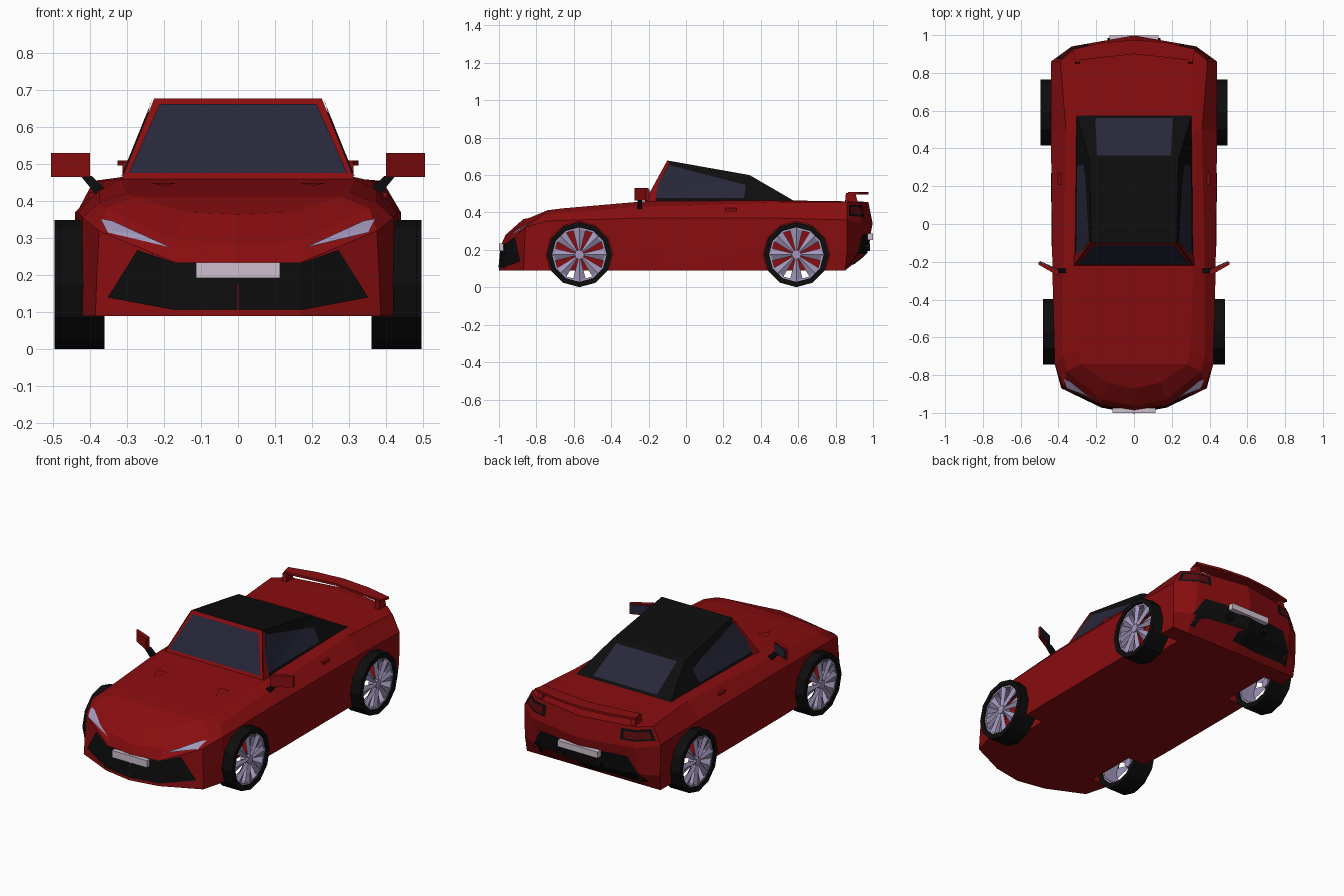
import bpy, bmesh, math
from mathutils import Vector
from mathutils.bvhtree import BVHTree

if "Cube" in bpy.data.objects:
    bpy.data.objects.remove(bpy.data.objects["Cube"])


def material(name, r, g, b):
    m = bpy.data.materials.new(name)
    m.diffuse_color = (r, g, b, 1)
    m.use_nodes = True
    m.node_tree.nodes["Principled BSDF"].inputs["Base Color"].default_value = m.diffuse_color
    return m


RED = material("red paint", 0.25, 0.004, 0.005)
BLACK = material("black trim", 0.004, 0.004, 0.004)
GLASS = material("dark glass", 0.02, 0.02, 0.042)
SILVER = material("rim silver", 0.36, 0.31, 0.50)
PLATE = material("number plate", 0.62, 0.53, 0.62)
LAMP = material("tail lamp red", 0.10, 0.003, 0.004)


def make(name, verts, faces, mats, mirror=False, recalc=True):
    me = bpy.data.meshes.new(name)
    me.from_pydata(verts, [], faces)
    if recalc:
        bm = bmesh.new()
        bm.from_mesh(me)
        bmesh.ops.recalc_face_normals(bm, faces=bm.faces)
        bm.to_mesh(me)
        bm.free()
    for m in mats:
        me.materials.append(m)
    ob = bpy.data.objects.new(name, me)
    bpy.context.collection.objects.link(ob)
    if mirror:
        mod = ob.modifiers.new("mirror", 'MIRROR')
        mod.use_mirror_merge = False
    return ob


def prism(name, outline, axis, lo, hi, mat, mirror=False):
    """Extrude a 2D outline along an axis."""
    def point(p, h):
        q = list(p)
        q.insert(axis, h)
        return tuple(q)
    n = len(outline)
    verts = [point(p, lo) for p in outline] + [point(p, hi) for p in outline]
    faces = [tuple(range(n)), tuple(range(n, 2 * n))]
    faces += [(i, (i + 1) % n, n + (i + 1) % n, n + i) for i in range(n)]
    return make(name, verts, faces, [mat], mirror)


def rect(a0, a1, b0, b1):
    return [(a0, b0), (a1, b0), (a1, b1), (a0, b1)]


def circle(r, n, cx, cy, start=0.0):
    return [(cx + r * math.cos(start + 2 * math.pi * i / n),
             cy + r * math.sin(start + 2 * math.pi * i / n)) for i in range(n)]


def decal(name, tree, quad, axis, sign, mat, mirror=False, off=0.004, n=8):
    """Lay a thin sheet on a surface: a 2D quad projected along an axis."""
    a, b, c, d = [Vector(p) for p in quad]
    ray = Vector((0, 0, 0))
    ray[axis] = -sign
    verts = []
    for i in range(n + 1):
        for j in range(n + 1):
            u, v = i / n, j / n
            p = list((a.lerp(b, u)).lerp(d.lerp(c, u), v))
            p.insert(axis, 2.0 * sign)
            hit, nor, _, _ = tree.ray_cast(Vector(p), ray)
            if hit is None:
                p[axis] = 0.9 * sign
                hit, nor, _, _ = tree.find_nearest(Vector(p))
            if nor.dot(ray) > 0:
                nor = -nor
            verts.append(hit + nor * off)
    faces = [(i * (n + 1) + j, (i + 1) * (n + 1) + j, (i + 1) * (n + 1) + j + 1, i * (n + 1) + j + 1)
             for i in range(n) for j in range(n)]
    f = faces[len(faces) // 2]
    if (verts[f[1]] - verts[f[0]]).cross(verts[f[2]] - verts[f[0]]).dot(ray) > 0:
        faces = [q[::-1] for q in faces]
    return make(name, verts, faces, [mat], mirror, recalc=False)


def tree_of(ob):
    return BVHTree.FromPolygons([v.co for v in ob.data.vertices],
                                [tuple(p.vertices) for p in ob.data.polygons])


# Body shell: stacked half outlines from nose centre to tail centre
bottom = [(x, y, 0.09) for x, y in [(0, -1), (.17, -.97), (.385, -.87), (.42, -.74), (.43, -.25),
                                    (.43, .5), (.43, .85), (.33, .85), (0, .85)]]
lower = [(x, y, 0.18) for x, y in [(0, -.992), (.17, -.963), (.382, -.865), (.42, -.74), (.432, -.25),
                                   (.435, .5), (.436, .86), (.33, .915), (0, .965)]]
crease = [(0, -.985, .235), (.17, -.958, .235), (.375, -.86, .32), (.42, -.74, .355), (.432, -.25, .37),
          (.44, .5, .37), (.44, .86, .36), (.33, .94, .34), (0, .998, .34)]
shoulder = [(0, -.965, .28), (.17, -.93, .295), (.355, -.78, .38), (.375, -.70, .395), (.375, -.25, .43),
            (.36, .5, .455), (.39, .86, .455), (.32, .92, .455), (0, .975, .455)]
deck = [(0, -.87, .365), (.14, -.84, .37), (.28, -.74, .412), (.30, -.66, .422), (.315, -.22, .46),
        (.315, .5, .465), (.33, .84, .46), (.28, .88, .46), (0, .92, .46)]
verts, faces = [], []
for half in (bottom, lower, crease, shoulder, deck):
    verts += half + [(-x, y, z) for x, y, z in half[7:0:-1]]
for k in range(4):
    for i in range(16):
        j = (i + 1) % 16
        faces.append((16 * k + i, 16 * k + j, 16 * k + 16 + j, 16 * k + 16 + i))
faces.append(tuple(range(16)))
faces.append((64, 65, 66, 78, 79))
faces += [(64 + k, 65 + k, 79 - k, 80 - k) for k in range(2, 7)]
faces.append((71, 72, 73))
body = make("body", verts, faces, [RED])
skin = tree_of(body)

# Wheel wells cut into the body
for label, y in (("front", -.57), ("rear", .59)):
    for side, lo, hi in (("right", .31, .6), ("left", -.6, -.31)):
        cut = prism(f"{label}_{side}_well_cutter", circle(.178, 12, y, .175), 0, lo, hi, RED)
        cut.hide_render = True
        cut.display_type = 'WIRE'
        mod = body.modifiers.new("well", 'BOOLEAN')
        mod.operation = 'DIFFERENCE'
        mod.solver = 'EXACT'
        mod.object = cut

# Wheels: lathed tyre and rim barrel, ridged wedge spokes, hub
def ring(name, y, x0, x1, r_in, r_out, mat):
    n = 12
    verts, faces = [], []
    for x, r in ((x0, r_in), (x0, r_out), (x1, r_out), (x1, r_in)):
        verts += [(x, a, b) for a, b in circle(r, n, y, .175)]
    for k in range(4):
        for i in range(n):
            j, m = (i + 1) % n, (k + 1) % 4
            faces.append((k * n + i, k * n + j, m * n + j, m * n + i))
    make(name, verts, faces, [mat], True)


for label, y, x0 in (("front", -.57, .36), ("rear", .59, .373)):
    x1 = x0 + .122
    ring(label + "_tyre", y, x0, x1, .146, .174, BLACK)
    ring(label + "_rim", y, x0 + .01, x1 - .01, .136, .147, SILVER)
    verts, faces = [], []
    for s in range(8):
        a, o = math.pi / 2 + s * math.pi / 4, len(verts)
        for r, da, x in ((.02, -.3, 0), (.02, .3, 0), (.144, .25, 0), (.144, -.25, 0),
                         (.02, 0, .016), (.144, 0, .008)):
            verts.append((x1 - .016 + x, y + r * math.cos(a + da), .175 + r * math.sin(a + da)))
        faces += [tuple(o + i for i in f) for f in
                  ((0, 1, 2, 3), (0, 3, 5, 4), (1, 4, 5, 2), (0, 4, 1), (3, 2, 5))]
    make(label + "_spokes", verts, faces, [SILVER], True)
    prism(label + "_hub", circle(.026, 8, y, .175), 0, x1 - .05, x1 - .002, SILVER, True)

# Cabin: black soft top with red windscreen frame
a, b, c, d = (.318, -.225, .45), (.226, -.10, .678), (.235, .34, .60), (.31, .59, .455)
cabin = make("cabin", [p for q in (a, b, c, d) for p in (q, (-q[0], q[1], q[2]))],
             [(0, 1, 3, 2), (2, 3, 5, 4), (4, 5, 7, 6), (0, 2, 4), (0, 4, 6),
              (1, 3, 5), (1, 5, 7), (0, 1, 7, 6)], [BLACK, RED])
cabin.data.polygons[0].material_index = 1
top = tree_of(cabin)
decal("windscreen", top, [(-.295, .474), (.295, .474), (.212, .66), (-.212, .66)], 1, -1, GLASS)
decal("side_window", top, [(-.195, .475), (.31, .475), (.32, .545), (-.09, .652)], 0, 1, GLASS, True)
decal("windscreen_pillar", top, [(-.218, .465), (-.195, .465), (-.088, .665), (-.101, .674)],
      0, 1, RED, True)
decal("rear_window", top, [(-.195, .36), (.195, .36), (.205, .56), (-.205, .56)], 2, 1, GLASS)

# Front: grille in three facets, headlamps, plate
decal("grille_centre", skin, [(0, .106), (.17, .106), (.17, .234), (0, .234)], 1, -1, BLACK, True)
decal("grille_side", skin, [(.17, .106), (.35, .14), (.27, .268), (.17, .234)], 1, -1, BLACK, True)
decal("headlamp", skin, [(.18, .272), (.352, .313), (.37, .35), (.34, .345)], 1, -1, SILVER, True)
prism("front_plate", rect(-.113, .113, .193, .234), 1, -1.0, -.975, PLATE)

# Rear: diffuser, lamps, plate, exhausts
decal("diffuser", skin, [(0, .125), (.37, .125), (.28, .285), (0, .285)], 1, 1, BLACK, True)
decal("tail_lamp_surround", skin, [(.24, .375), (.415, .38), (.385, .442), (.24, .437)],
      1, 1, BLACK, True)
decal("tail_lamp", skin, [(.26, .385), (.395, .39), (.375, .428), (.26, .425)],
      1, 1, LAMP, True, 0.007)
prism("rear_plate", rect(-.13, .13, .252, .288), 1, .97, .999, PLATE)
prism("exhaust", circle(.02, 8, .12, .215), 1, .9, .985, BLACK, True)

# Rear wing on end posts
prism("wing", [(0, .90), (.31, .865), (.325, .925), (.17, .96), (0, .975),
               (-.17, .96), (-.325, .925), (-.31, .865)], 2, .497, .51, RED)
prism("wing_post", [(.85, .45), (.92, .45), (.905, .505), (.855, .505)], 0, .285, .312, RED, True)

# Door mirrors on black stalks
prism("mirror", [(.40, -.275), (.505, -.215), (.505, -.20), (.40, -.245)], 2, .465, .53, RED, True)
prism("mirror_glass", [(.406, -.243), (.5, -.201), (.498, -.196), (.404, -.238)],
      2, .472, .523, GLASS, True)
prism("mirror_stalk", [(.35, .425), (.385, .42), (.425, .468), (.395, .468)], 1, -.26, -.235, BLACK, True)

# Door handles, door panel and bonnet vents
prism("door_handle", rect(.21, .27, .405, .423), 0, .37, .402, RED, True)
decal("door_panel", skin, [(-.12, .112), (.27, .155), (.27, .325), (-.12, .36)], 0, 1, RED, True, .003, 2)
decal("bonnet_vent", skin, [(.17, -.41), (.2, -.49), (.2, -.49), (.235, -.41)], 2, 1, RED, True, .005, 2)
